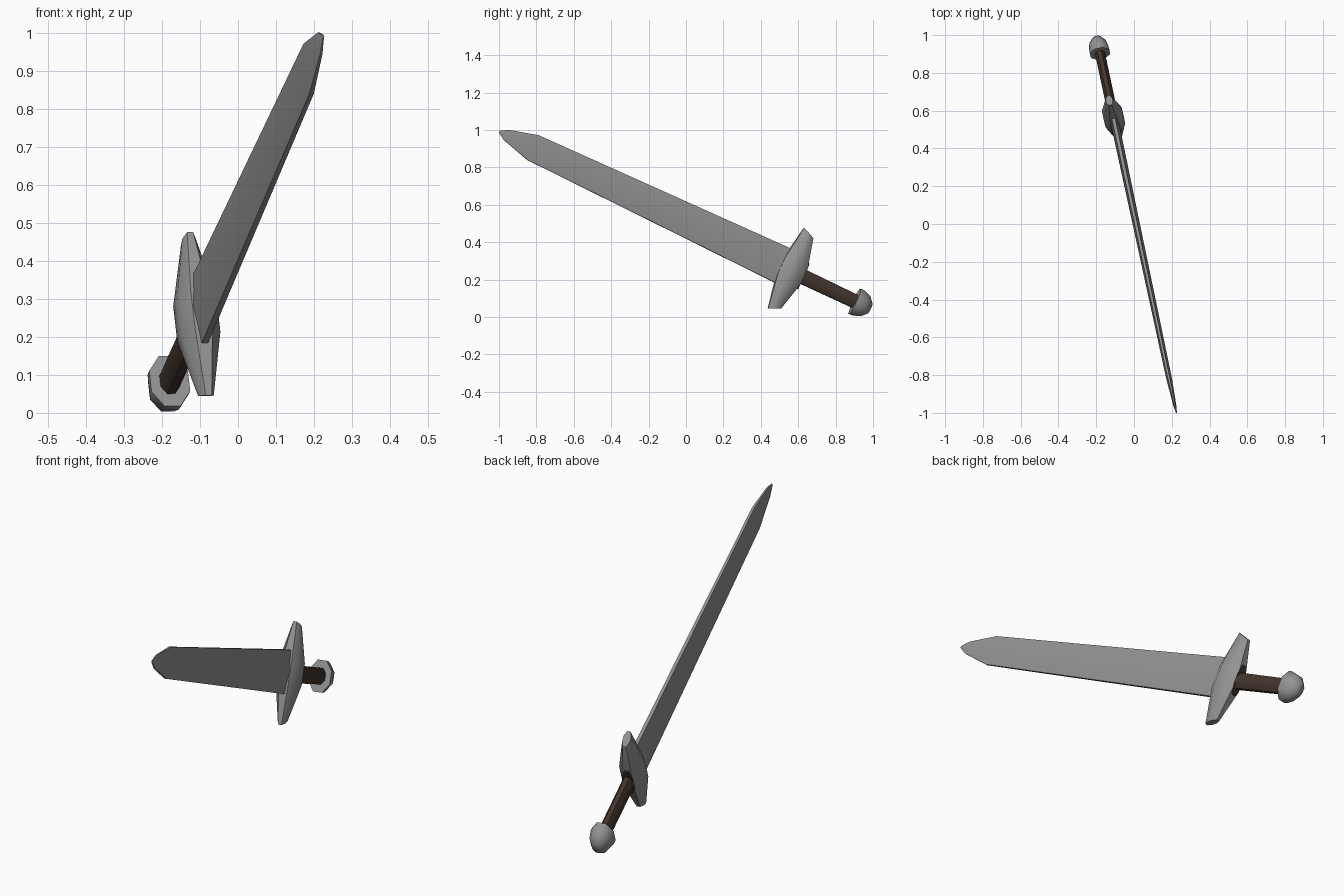
import bpy, bmesh, math
from mathutils import Vector, Matrix

if "Cube" in bpy.data.objects:
    bpy.data.objects.remove(bpy.data.objects["Cube"])

# Sword frame: T along the blade, W across the guard, N through the thickness
yaw, pitch, roll = math.radians(12.0), math.radians(24.8), math.radians(1.0)
T = Vector((math.cos(pitch) * math.sin(yaw), -math.cos(pitch) * math.cos(yaw), math.sin(pitch)))
N = Vector((math.cos(yaw), math.sin(yaw), 0))
W = N.cross(T).normalized()
if W.z < 0:
    W.negate()
W, N = W * math.cos(roll) - N * math.sin(roll), N * math.cos(roll) + W * math.sin(roll)
O = Vector((-0.107, 0.56, 0.25))


def material(name, color):
    m = bpy.data.materials.new(name)
    m.diffuse_color = (*color, 1)
    m.use_nodes = True
    m.node_tree.nodes["Principled BSDF"].inputs["Base Color"].default_value = m.diffuse_color
    return m


steel = material("grey steel", (0.29, 0.29, 0.29))
leather = material("dark brown leather", (0.055, 0.036, 0.026))


def loft(name, rings, mat, angle=40):
    """Skin a list of rings of (t, u, v) points and cap both ends."""
    bm = bmesh.new()
    loops = [[bm.verts.new(O + T * t + W * u + N * v) for t, u, v in r] for r in rings]
    n = len(loops[0])
    for a, b in zip(loops, loops[1:]):
        for i in range(n):
            j = (i + 1) % n
            bm.faces.new((a[i], a[j], b[j], b[i]))
    bm.faces.new(loops[0])
    bm.faces.new(loops[-1])
    bmesh.ops.recalc_face_normals(bm, faces=bm.faces)
    me = bpy.data.meshes.new(name)
    bm.to_mesh(me)
    bm.free()
    me.materials.append(mat)
    ob = bpy.data.objects.new(name, me)
    bpy.context.collection.objects.link(ob)
    bpy.ops.object.select_all(action='DESELECT')
    ob.select_set(True)
    bpy.context.view_layer.objects.active = ob
    bpy.ops.object.shade_smooth_by_angle(angle=math.radians(angle))
    return ob


def oval(t, hu, hv, n=8, cu=-0.004):
    ring = [math.tau * (i + 0.5) / n for i in range(n)]
    k = 1 / math.cos(math.pi / n)
    return [(t, cu + hu * k * math.cos(a), hv * k * math.sin(a)) for a in ring]


# Blade: thin lens section with narrow flat edges, tapering to a blunt point
def blade_ring(t, hu, hv):
    section = [(1, .4), (0, 1), (-1, .4), (-1, -.4), (0, -1), (1, -.4)]
    return [(t, 0.004 + a * hu, b * hv) for a, b in section]


loft("blade", [blade_ring(*r) for r in (
    (0.0, .102, .022), (1.554, .073, .015), (1.713, .031, .008), (1.757, .005, .003))], steel)


# Crossguard: thick in the middle, tapering to slanted ends
def guard_ring(u, slant, t0, t1, hv):
    section = [(0, .45), (.3, 1), (.7, 1), (1, .45), (1, -.45), (.7, -1), (.3, -1), (0, -.45)]
    return [(t0 + (t1 - t0) * a, u + slant * a, b * hv) for a, b in section]


loft("crossguard", [guard_ring(*r) for r in (
    (-.210, -.028, -.036, .028, .018), (-.05, 0, -.075, .06, .053),
    (.05, 0, -.075, .06, .053), (.206, .029, -.040, .029, .018))], steel)

# Leather collar plate on the back of the guard
loft("collar_plate", [oval(-.077, .075, .026, 8, 0), oval(-.07, .075, .026, 8, 0)], leather)

# Grip
loft("grip", [oval(-.06, .040, .026), oval(-.40, .037, .026)], leather, 50)

# Pommel: rounded cap
loft("pommel", [oval(-.387, .073, .052), oval(-.410, .072, .052),
                oval(-.448, .060, .044), oval(-.480, .028, .022)], steel, 60)
